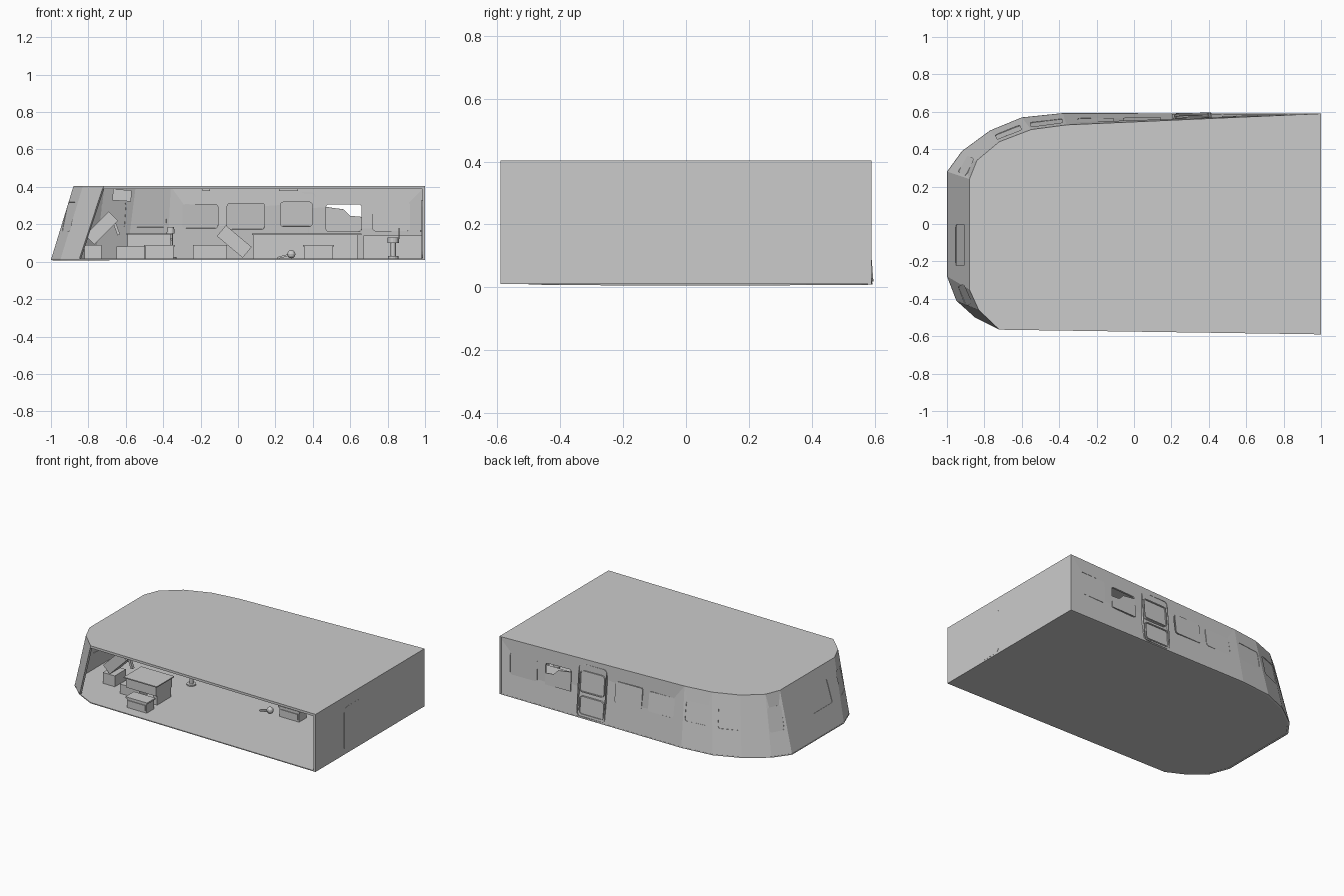
import bpy, bmesh, math
from mathutils import Vector, Matrix

if "Cube" in bpy.data.objects:
    bpy.data.objects.remove(bpy.data.objects["Cube"])

Z0, Z1 = 0.01, 0.403
FLOOR = [(1, .59), (-.38, .593), (-.6, .57), (-.77, .5), (-.92, .39), (-1, .28),
         (-1, -.28), (-.95, -.41), (-.85, -.5)]
ROOF = [(1, .59), (-.36, .53), (-.55, .505), (-.72, .44), (-.84, .34), (-.88, .24),
        (-.88, -.35), (-.83, -.46), (-.72, -.565)]


def make(name, bm):
    bmesh.ops.recalc_face_normals(bm, faces=bm.faces)
    me = bpy.data.meshes.new(name)
    bm.to_mesh(me)
    bm.free()
    ob = bpy.data.objects.new(name, me)
    bpy.context.collection.objects.link(ob)
    return ob


def add_prism(bm, pts, mat, a, b):
    lo = [bm.verts.new(mat @ Vector((x, y, a))) for x, y in pts]
    hi = [bm.verts.new(mat @ Vector((x, y, b))) for x, y in pts]
    bm.faces.new(lo[::-1])
    bm.faces.new(hi)
    for i in range(len(pts)):
        j = (i + 1) % len(pts)
        bm.faces.new((lo[i], lo[j], hi[j], hi[i]))


def prism(name, pts, mat, a, b):
    bm = bmesh.new()
    add_prism(bm, pts, mat, a, b)
    return make(name, bm)


def rrect(w, h, r=.015):
    pts = []
    for k, (sx, sy) in enumerate([(1, 1), (-1, 1), (-1, -1), (1, -1)]):
        for s in range(4):
            a = math.radians(90 * k + 30 * s)
            pts.append((sx * (w / 2 - r) + r * math.cos(a), sy * (h / 2 - r) + r * math.sin(a)))
    return pts


def ring(name, w, h, mat, a, b, t=.007, r=.015):
    bm = bmesh.new()
    loops = [[bm.verts.new(mat @ Vector((x, y, d))) for x, y in p]
             for p, d in [(rrect(w, h, r), a), (rrect(w + 2*t, h + 2*t, r + t), a),
                          (rrect(w + 2*t, h + 2*t, r + t), b), (rrect(w, h, r), b)]]
    n = len(loops[0])
    for k in range(4):
        A, B = loops[k], loops[(k + 1) % 4]
        for i in range(n):
            bm.faces.new((A[i], A[(i+1) % n], B[(i+1) % n], B[i]))
    return make(name, bm)


def box(name, x, y, z, tilt=0, spin=0):
    size = (x[1]-x[0], y[1]-y[0], z[1]-z[0])
    mid = [(p[0]+p[1])/2 for p in (x, y, z)]
    m = (Matrix.Translation(mid) @ Matrix.Rotation(math.radians(spin), 4, 'Z')
         @ Matrix.Rotation(math.radians(tilt), 4, 'Y') @ Matrix.Diagonal((*size, 1)))
    bm = bmesh.new()
    bmesh.ops.create_cube(bm, size=1, matrix=m)
    return make(name, bm)


def cyl(name, x, y, z0, z1, r, r2=None):
    bm = bmesh.new()
    bmesh.ops.create_cone(bm, cap_ends=True, segments=16, radius1=r, radius2=r2 or r, depth=z1-z0,
                          matrix=Matrix.Translation((x, y, (z0+z1)/2)))
    return make(name, bm)


def wall_frame(i, u, z):
    """Matrix on the leaning wall: X along it, Y up it, Z outward."""
    f = [Vector((*p, Z0)) for p in FLOOR[i:i+2]]
    r = [Vector((*p, Z1)) for p in ROOF[i:i+2]]
    v = (z - Z0) / (Z1 - Z0)
    lo, hi = f[0].lerp(f[1], u), r[0].lerp(r[1], u)
    t = (f[0].lerp(r[0], v) - f[1].lerp(r[1], v)).normalized() * -1
    n = t.cross(hi - lo).normalized()
    m = Matrix((t, n.cross(t), n)).transposed().to_4x4()
    m.translation = lo.lerp(hi, v)
    return m


# Floor and roof slabs
prism("floor", FLOOR + [(-.72, -.565), (1, -.59)], Matrix(), Z0, Z0 + .006)
prism("roof", ROOF + [(1, -.59)], Matrix(), .388, .404)

# Leaning curved wall
bm = bmesh.new()
lo = [bm.verts.new((*p, Z0)) for p in FLOOR]
hi = [bm.verts.new((*p, Z1)) for p in ROOF]
for i in range(len(lo) - 1):
    bm.faces.new((lo[i], lo[i+1], hi[i+1], hi[i]))
me = bpy.data.meshes.new("outer_wall")
bm.to_mesh(me)
bm.free()
wall = bpy.data.objects.new("outer_wall", me)
bpy.context.collection.objects.link(wall)
sol = wall.modifiers.new("thickness", 'SOLIDIFY')
sol.thickness, sol.offset = .012, -1

# Windows: segment, position along it, centre height, width, height
def back(x):
    return (1 - x) / 1.37

WINDOWS = [(0, back(.82), .24, .2, .15), (0, back(.565), .235, .19, .145),
           (0, back(.31), .255, .17, .13), (0, back(.31), .095, .17, .11),
           (0, back(.04), .245, .2, .14), (0, back(-.205), .245, .19, .13),
           (1, .5, .25, .17, .13), (2, .6, .25, .14, .14), (4, .45, .24, .1, .16),
           (5, .64, .24, .22, .16), (6, .5, .24, .11, .16)]
cut = bmesh.new()
for k, (i, u, z, w, h) in enumerate(WINDOWS):
    m = wall_frame(i, u, z)
    add_prism(cut, rrect(w, h), m, -.03, .03)
    if k == 1:      # partly opened window
        pts = [(-.095, -.0725), (.095, -.0725), (.095, .058), (0, .045), (-.035, .01), (-.095, .005)]
        prism("open_window_pane", pts, m, -.009, -.004)
    else:
        prism("window_pane", rrect(w, h), m, -.009, -.003)
    if k in (2, 3):
        ring("door_window_rim", w, h, m, -.014, .003)
cutter = make("window_cutter", cut)
cutter.hide_render = True
cutter.hide_set(True)
bo = wall.modifiers.new("windows", 'BOOLEAN')
bo.operation, bo.object, bo.solver = 'DIFFERENCE', cutter, 'EXACT'
ring("side_door_frame", .2, .345, wall_frame(0, back(.31), .195), -.014, .003, .005, .02)

# Right wall with door
box("end_wall", (.986, 1), (-.59, .59), (Z0, Z1))
m = Matrix(((0, 0, 1, .985), (1, 0, 0, -.19), (0, 1, 0, .175), (0, 0, 0, 1)))
prism("end_door", rrect(.18, .31, .035), m, -.003, .0158)
box("door_handle", (.972, .984), (-.13, -.11), (.16, .17))

# Ceiling fittings
box("ceiling_lamp", (-.19, -.15), (-.05, .05), (.378, .389))
box("ceiling_lamp", (.22, .32), (-.05, .05), (.378, .389))
box("ceiling_screen", (-.67, -.57), (.05, .15), (.325, .385), 4)

# Left desk, drawers and tilted displays
box("chart_desk", (-.59, -.36), (-.37, -.2), (.08, .145))
box("desk_top", (-.6, -.35), (-.38, -.19), (.145, .152))
box("desk_base", (-.65, -.5), (-.35, -.22), (.016, .08))
box("desk_leg", (-.39, -.36), (-.36, -.21), (.016, .08))
box("tilted_display", (-.82, -.64), (-.29, -.17), (.145, .215), -45)
box("display_stand", (-.82, -.73), (-.29, -.17), (.016, .09))
box("display_arm", (-.66, -.645), (-.24, -.22), (.14, .23), -20)


# Storage chests with lid and drawer lines
def chest(x, y):
    box("chest_body", (x-.075, x+.075), (y-.04, y+.04), (.016, .08))
    box("chest_lid", (x-.082, x+.082), (y-.046, y+.046), (.08, .09))
    box("chest_drawer", (x-.065, x+.065), (y-.045, y-.04), (.03, .068))


chest(-.42, -.455)
chest(.43, -.02)

# Pedestal helm
cyl("helm_base", -.36, .01, .016, .024, .03)
cyl("helm_post", -.36, .01, .024, .15, .012)
cyl("helm_head", -.36, .01, .15, .185, .022, .018)
box("helm_lever", (-.42, -.35), (-.01, .005), (.125, .135), 20)

# Centre console with tilted panel
box("centre_console", (-.24, -.06), (.24, .36), (.016, .09))
box("tilted_panel", (-.11, .07), (.22, .32), (.07, .145), 40)

# Long console
box("long_console", (.08, .64), (.1, .3), (.016, .142))
box("long_console_top", (.075, .66), (.09, .31), (.142, .15))
for x in (.16, .31, .45, .57):
    box("console_panel", (x-.05, x+.05), (.097, .101), (.03, .125))

# Small floor lamp
bm = bmesh.new()
bmesh.ops.create_uvsphere(bm, u_segments=12, v_segments=8, radius=.022,
                          matrix=Matrix.Translation((.285, -.06, .04)))
make("lamp_bulb", bm)
box("lamp_arm", (.21, .28), (-.067, -.053), (.024, .034), -15)

# Right cabinet and post seat
box("corner_cabinet", (.67, .98), (.3, .5), (.016, .14))
cyl("seat_base", .83, .2, .016, .03, .028)
cyl("seat_post", .83, .2, .03, .1, .014)
cyl("seat_top", .83, .2, .1, .13, .03)
cyl("antenna", .86, .2, .12, .18, .003)
